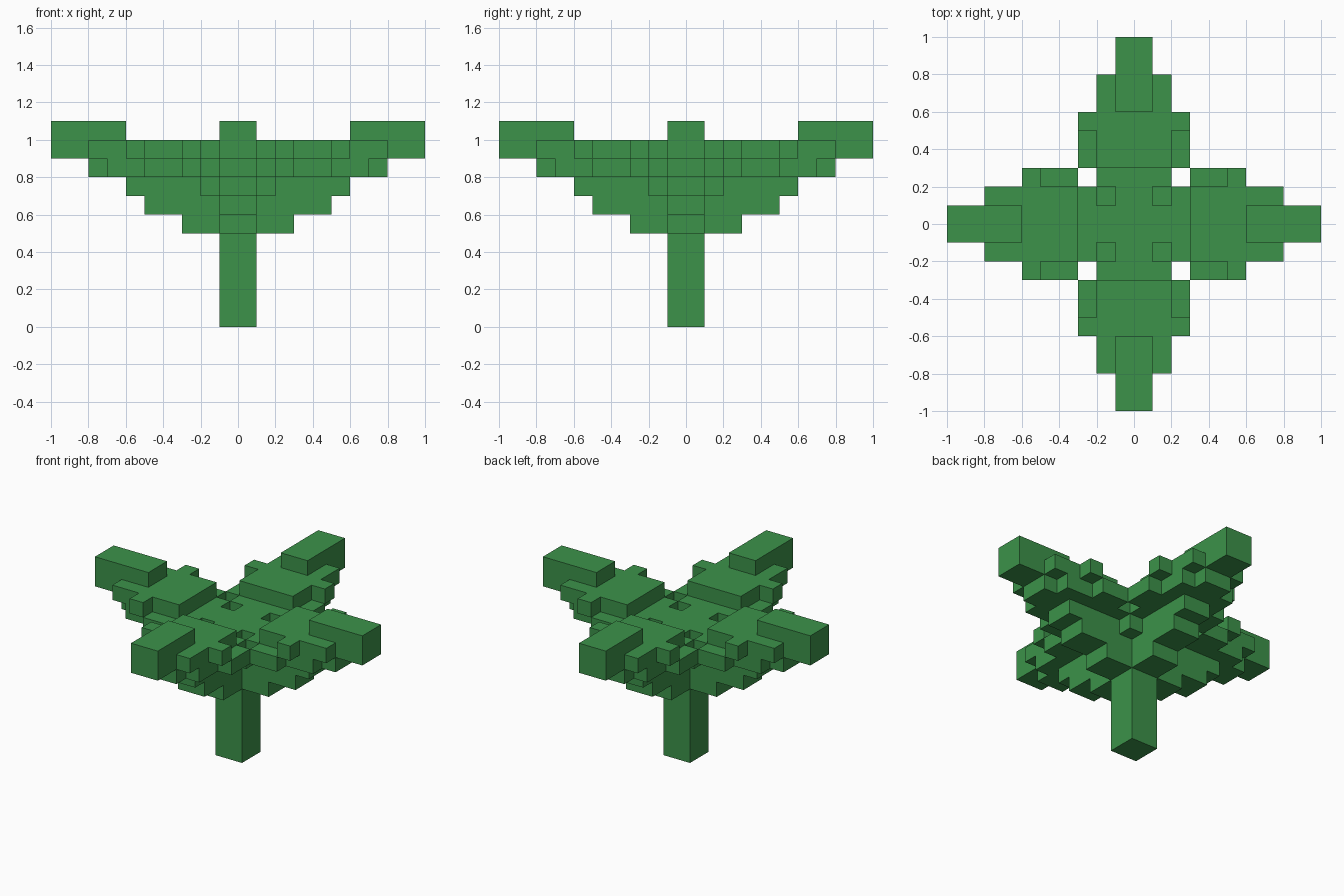
import bpy
import bmesh
from math import radians
from mathutils import Vector

UNIT = 0.1  # edge length of one block

cube = bpy.data.objects.get("Cube")
if cube:
    bpy.data.objects.remove(cube, do_unlink=True)

leaf_green = bpy.data.materials.new("leaf_green")
leaf_green.use_nodes = True
GREEN = (0.045, 0.288, 0.068, 1)
leaf_green.diffuse_color = GREEN
leaf_green.node_tree.nodes["Principled BSDF"].inputs["Base Color"].default_value = GREEN


def block(inner, outer, half, bottom, top):
    """Cells of a box running outward along +x, symmetric about y = 0."""
    return {(x, y, z) for x in range(inner, outer)
            for y in range(-half, half) for z in range(bottom, top)}


def turn(cells, times):
    """Rotate cells about z by quarter turns."""
    for _ in range(times):
        cells = {(-y - 1, x, z) for x, y, z in cells}
    return cells


# Stem and the square hub the leaves grow from
stem_cells = block(-1, 1, 1, 0, 5)
hub_cells = block(-1, 1, 1, 5, 9) | block(-2, 2, 2, 7, 8)

# One stepped leaf: (inner, outer, half width, bottom, top)
leaf_cells = set()
for step in [(1, 3, 1, 5, 6),      # root
             (1, 5, 1, 6, 7),
             (1, 6, 1, 7, 8),
             (1, 8, 1, 8, 9),      # lower blade
             (2, 7, 2, 8, 9),
             (3, 5, 3, 8, 9),      # lower side lobes
             (3, 8, 2, 9, 10),     # upper blade
             (5, 6, 3, 9, 10),     # upper side lobes
             (6, 10, 1, 9, 11)]:   # raised tip
    leaf_cells |= block(*step)
leaf_cells -= hub_cells

parts = {"stem": stem_cells, "hub": hub_cells}
for i, side in enumerate(["left", "back", "right", "front"]):
    parts[side + "_leaf"] = turn(leaf_cells, i) - hub_cells
filled = set().union(*parts.values())


def build(name, cells):
    """Skin the outer faces of a group of cells as one clean mesh."""
    bm = bmesh.new()
    for cell in sorted(cells):
        centre = Vector(cell) + Vector((0.5, 0.5, 0.5))
        for axis in range(3):
            for sign in (-1, 1):
                n = Vector((0, 0, 0))
                n[axis] = sign
                if tuple(int(c + d) for c, d in zip(cell, n)) in filled:
                    continue
                u = Vector((0, 0, 0))
                u[(axis + 1) % 3] = 0.5
                v = n.cross(u)
                mid = centre + n / 2
                corners = (mid - u - v, mid + u - v, mid + u + v, mid - u + v)
                bm.faces.new([bm.verts.new(c * UNIT) for c in corners])
    bmesh.ops.remove_doubles(bm, verts=bm.verts, dist=UNIT / 100)
    bmesh.ops.dissolve_limit(bm, angle_limit=radians(1),
                             verts=bm.verts, edges=bm.edges)
    mesh = bpy.data.meshes.new(name)
    bm.to_mesh(mesh)
    bm.free()
    mesh.materials.append(leaf_green)
    bpy.context.collection.objects.link(bpy.data.objects.new(name, mesh))


for name, cells in parts.items():
    build(name, cells)
